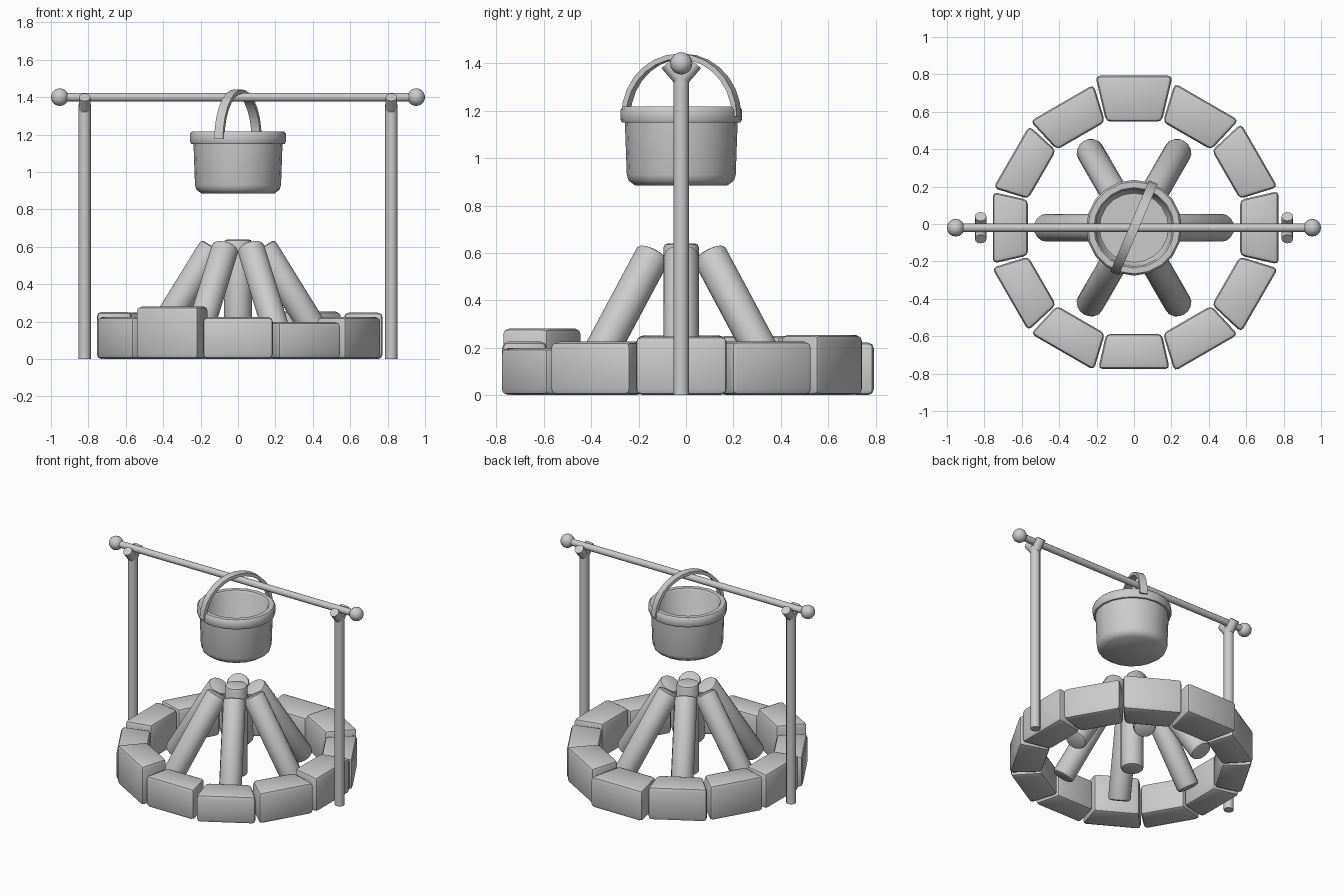
import bpy, bmesh
from math import sin, cos, tan, pi, radians
from mathutils import Vector, Matrix

if "Cube" in bpy.data.objects:
    bpy.data.objects.remove(bpy.data.objects["Cube"])

CY = -0.02  # y of the fire centre


def finish(name, bm, matrix=Matrix(), angle=35):
    bmesh.ops.recalc_face_normals(bm, faces=bm.faces)
    me = bpy.data.meshes.new(name)
    bm.to_mesh(me)
    bm.free()
    for p in me.polygons:
        p.use_smooth = True
    me.set_sharp_from_angle(angle=radians(angle))
    ob = bpy.data.objects.new(name, me)
    ob.matrix_world = matrix
    bpy.context.collection.objects.link(ob)
    return ob


def rod(name, a, b, r, sides=12, bevel=0.0):
    a, b = Vector(a), Vector(b)
    d = b - a
    bm = bmesh.new()
    bmesh.ops.create_cone(bm, cap_ends=True, segments=sides, radius1=r, radius2=r, depth=d.length)
    if bevel:
        rim = [e for e in bm.edges if abs(e.verts[0].co.z - e.verts[1].co.z) < 1e-5]
        bmesh.ops.bevel(bm, geom=rim, offset=bevel, segments=2, profile=0.5, affect='EDGES')
    m = Matrix.Translation((a + b) / 2) @ d.to_track_quat('Z', 'Y').to_matrix().to_4x4()
    return finish(name, bm, m)


def stone(name, ang, r_out, h, r_in=0.567):
    bm = bmesh.new()
    bmesh.ops.create_cube(bm, size=1)
    for v in bm.verts:
        r = r_out if v.co.x > 0 else r_in
        w = r * tan(pi / 12) - (0.011 if v.co.x > 0 else 0.003)
        v.co = (r, w if v.co.y > 0 else -w, h if v.co.z > 0 else 0)
    bmesh.ops.bevel(bm, geom=bm.edges[:], offset=0.025, segments=2, profile=0.5, affect='EDGES')
    m = Matrix.Translation((0, CY, 0)) @ Matrix.Rotation(radians(ang), 4, 'Z')
    return finish(name, bm, m)


# Ring of stones: outer radius and height, every 30 degrees from +x
ring = [(.773, .248), (.774, .226), (.778, .254), (.813, .222), (.771, .238), (.758, .25),
        (.755, .252), (.765, .225), (.767, .281), (.756, .225), (.773, .198), (.776, .225)]
for i, (r_out, h) in enumerate(ring):
    stone(f"ring_stone_{i + 1}", i * 30, r_out, h)

# Leaning logs around one upright log
for i in range(6):
    c, s = cos(i * pi / 3), sin(i * pi / 3)
    rod(f"leaning_log_{i + 1}", (0.48 * c, CY + 0.48 * s, 0.038),
        (0.133 * c, CY + 0.133 * s, 0.6), 0.074, 16, 0.018)
rod("upright_log", (0, CY, 0), (0, CY, 0.64), 0.075, 16, 0.018)

# Forked posts, and the cross bar with its end knobs
for side, x in (("left", -0.82), ("right", 0.82)):
    rod(f"{side}_post", (x, CY, 0), (x, CY, 1.36), 0.033)
    for k, s in (("front", -1), ("back", 1)):
        rod(f"{side}_post_{k}_prong", (x, CY, 1.33), (x, CY + s * 0.06, 1.4), 0.031)
    bm = bmesh.new()
    bmesh.ops.create_uvsphere(bm, u_segments=16, v_segments=10, radius=0.047)
    finish(f"{side}_bar_knob", bm, Matrix.Translation((0.953 if x > 0 else -0.953, CY, 1.4)))
rod("cross_bar", (-0.95, CY, 1.4), (0.95, CY, 1.4), 0.023)

# Hollow pot, turned from a profile
profile = [(0, .885), (.195, .885), (.222, .905), (.23, .93), (.238, 1.15), (.25, 1.15),
           (.256, 1.162), (.256, 1.205), (.246, 1.217), (.215, 1.217), (.206, 1.205),
           (.198, .935), (.185, .92), (0, .92)]
bm = bmesh.new()
pts = [bm.verts.new((r, 0, z)) for r, z in profile]
edges = [bm.edges.new(p) for p in zip(pts, pts[1:])]
bmesh.ops.spin(bm, geom=pts + edges, cent=(0, 0, 0), axis=(0, 0, 1), angle=2 * pi, steps=20)
bmesh.ops.remove_doubles(bm, verts=bm.verts, dist=1e-4)
finish("pot", bm, Matrix.Translation((0, CY, 0)), 40)

# Flat band handle, a half circle hung over the bar
bm = bmesh.new()
N, rows = 14, []
for i in range(N + 1):
    a = pi * i / N
    rows.append([bm.verts.new((r * cos(a), w, r * sin(a)))
                 for r, w in ((.243, -.025), (.265, -.025), (.265, .025), (.243, .025))])
for p, q in zip(rows, rows[1:]):
    for j in range(4):
        bm.faces.new((p[j], p[(j + 1) % 4], q[(j + 1) % 4], q[j]))
bm.faces.new(rows[0])
bm.faces.new(rows[-1])
finish("pot_handle", bm, Matrix.Translation((0, CY, 1.176)) @ Matrix.Rotation(radians(67), 4, 'Z'))
